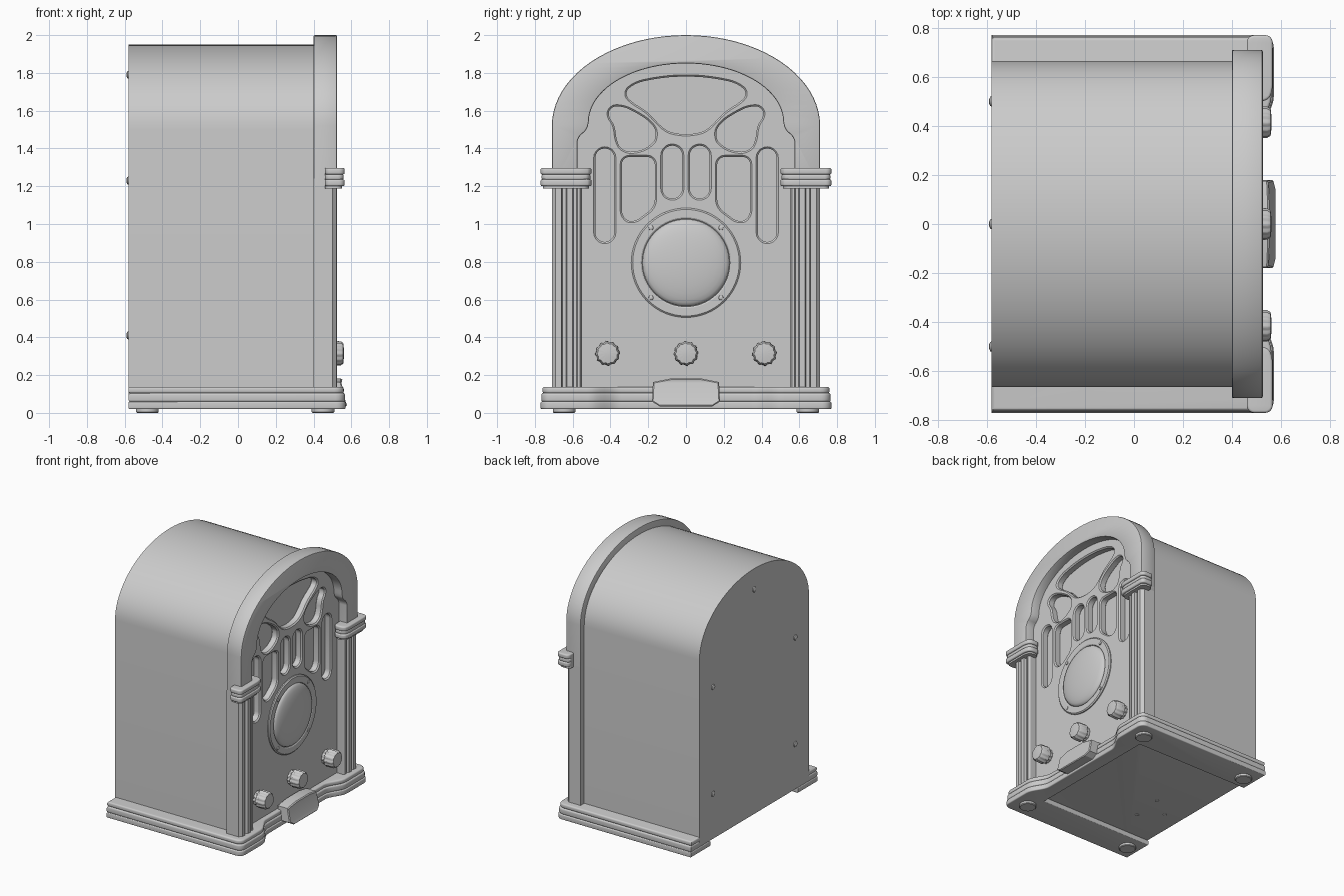
import bpy, bmesh, math
from mathutils import Matrix, Vector

if "Cube" in bpy.data.objects:
    bpy.data.objects.remove(bpy.data.objects["Cube"])

COL = bpy.context.scene.collection
# local x,y,z -> world y,z,x (outlines drawn as seen looking at the face)
FACE = Matrix(((0, 0, 1, 0), (1, 0, 0, 0), (0, 1, 0, 0), (0, 0, 0, 1)))


def finish(name, bm):
    bmesh.ops.remove_doubles(bm, verts=bm.verts, dist=1e-5)
    bmesh.ops.recalc_face_normals(bm, faces=bm.faces)
    me = bpy.data.meshes.new(name)
    bm.to_mesh(me)
    bm.free()
    me.shade_smooth()
    me.set_sharp_from_angle(angle=math.radians(32))
    ob = bpy.data.objects.new(name, me)
    COL.objects.link(ob)
    return ob


def slab(name, outlines, a, b, bevel=0.0, face=True, res=0):
    """Filled outlines (first outer, rest holes) from depth a to b, edges bevelled inward."""
    cu = bpy.data.curves.new(name, 'CURVE')
    cu.dimensions, cu.fill_mode = '2D', 'BOTH'
    cu.extrude = (b - a) / 2 - bevel
    cu.bevel_depth, cu.bevel_resolution, cu.offset = bevel, res, -bevel
    for pts in outlines:
        sp = cu.splines.new('POLY')
        sp.points.add(len(pts) - 1)
        for p, (u, v) in zip(sp.points, pts):
            p.co = (u, v, 0, 1)
        sp.use_cyclic_u = True
    tmp = bpy.data.objects.new(name + "_tmp", cu)
    COL.objects.link(tmp)
    dg = bpy.context.evaluated_depsgraph_get()
    me = bpy.data.meshes.new_from_object(tmp.evaluated_get(dg))
    bm = bmesh.new()
    bm.from_mesh(me)
    bpy.data.objects.remove(tmp)
    bpy.data.curves.remove(cu)
    bpy.data.meshes.remove(me)
    bm.transform((FACE if face else Matrix()) @ Matrix.Translation((0, 0, (a + b) / 2)))
    return finish(name, bm)


def lathe(name, profile, pos, face=True, seg=32, flute=1.0):
    """Spin (radius, depth) profile about x (face) or z; flute < 1 knurls the rim."""
    bm = bmesh.new()
    rings = []
    for r, d in profile:
        ring = []
        for i in range(seg):
            k = r * (flute if i % 4 > 1 else 1)
            t = 2 * math.pi * i / seg
            ring.append(bm.verts.new((k * math.cos(t), k * math.sin(t), d)))
        rings.append(ring)
    for p, q in zip(rings, rings[1:]):
        for i in range(seg):
            j = (i + 1) % seg
            bm.faces.new((p[i], p[j], q[j], q[i]))
    bm.faces.new(rings[0])
    bm.faces.new(rings[-1])
    bm.transform(Matrix.Translation(pos) @ (FACE if face else Matrix()))
    return finish(name, bm)


def rounded(pts, r, n=5):
    """Round every corner of a polygon."""
    out = []
    P = [Vector(p) for p in pts]
    for i, c in enumerate(P):
        e, f = P[i - 1] - c, P[(i + 1) % len(P)] - c
        a = c + e.normalized() * min(r, e.length * .495)
        b = c + f.normalized() * min(r, f.length * .495)
        h, k = a.lerp(c, .55), b.lerp(c, .55)
        for s in range(n + 1):
            t = s / n
            out.append(a * (1 - t)**3 + h * 3 * t * (1 - t)**2 + k * 3 * t * t * (1 - t) + b * t**3)
    return out


def rect(u0, u1, v0, v1, r):
    return rounded([(u0, v0), (u1, v0), (u1, v1), (u0, v1)], r)


def arch(w, spring, rise, n=40):
    """Half-ellipse from right to left."""
    return [(w * math.cos(math.pi * i / n), spring + rise * math.sin(math.pi * i / n)) for i in range(n + 1)]


def mirror(pts):
    return [(-u, v) for u, v in reversed([tuple(p) for p in pts])]


# cabinet body
slab("cabinet_body", [arch(.665, 1.5, .45) + [(-.665, .08), (.665, .08)]], -.58, .40)

# arched front frame with stepped inner edge
step = rounded([(-.575, 1.2), (-.575, 1.46), (-.525, 1.495), (-.515, 1.54)], .03)[6:18]
inner = [(-.575, 1.2)] + step + arch(.515, 1.54, .31)[::-1] + mirror(step) + [(.575, 1.2)]
slab("front_frame", [arch(.71, 1.52, .48) + [(-.71, 1.2)] + inner + [(.71, 1.2)]], .40, .525, .008, res=1)

# front panel with grille openings
lens_half = [(0, 1.787), (.2, 1.765), (.29, 1.735), (.325, 1.69), (.29, 1.645), (.2, 1.595), (.13, 1.51), (.06, 1.475)]
lens = rounded(lens_half + mirror(lens_half[1:]), .1)
wing = rounded([(.28, 1.6), (.345, 1.625), (.4, 1.62), (.415, 1.57), (.375, 1.525), (.37, 1.44), (.335, 1.385),
                (.26, 1.38), (.185, 1.415), (.155, 1.46), (.17, 1.53)], .1)
window = rounded([(.165, 1.355), (.34, 1.355), (.34, 1.035), (.28, 1.005), (.165, 1.09)], .04)
right = [wing, window, rect(.38, .48, .905, 1.4, .05), rect(.02, .125, 1.135, 1.415, .0525)]
holes = [lens] + right + [mirror(h) for h in right]
slab("grille_panel", [arch(.62, 1.5, .42) + [(-.62, .1), (.62, .1)]] + holes, .395, .455, .009)

# speaker ring, dome and screws
lathe("speaker_ring", [(.232, .0), (.232, .012), (.24, .017), (.282, .017), (.29, .01), (.29, 0)],
      (.453, 0, .795), seg=64)
dome = [(.23 * math.cos(t * math.pi / 16), .01 + .045 * math.sin(t * math.pi / 16)) for t in range(8)]
lathe("speaker_dome", [(.23, 0)] + dome + [(.004, .055)], (.453, 0, .795), seg=64)
for sy in (-1, 1):
    for sz in (-1, 1):
        lathe("speaker_screw", [(.013, 0), (.012, .006), (.004, .009)],
              (.469, .185 * sy, .795 + .185 * sz), seg=12)

# control knobs
for y in (-.415, 0, .415):
    lathe("control_knob", [(.054, 0), (.054, .02), (.066, .028), (.064, .088), (.055, .102), (.02, .106)],
          (.455, y, .315), seg=48, flute=.93)

# fluted columns and their banded capitals
flutes = [(.40, .71), (.50, .71), (.51, .70), (.522, .69), (.522, .66), (.503, .655), (.503, .635), (.525, .63),
          (.525, .60), (.503, .595), (.503, .58), (.518, .575), (.518, .56), (.503, .55), (.40, .55)]


def capital(i):
    return rounded([(.46, .50 + i), (.545 - i, .50 + i), (.565 - i, .54 + i), (.565 - i, .77 - i), (.46, .77 - i)], .03)


for s in (-1, 1):
    def side(pts):
        return [(x, y * s) for x, y in pts]
    slab("fluted_column", [side(flutes)], .12, 1.24, face=False)
    slab("capital_core", [side(capital(.014))], 1.187, 1.285, face=False)
    for z0, z1 in ((1.2, 1.237), (1.233, 1.264), (1.262, 1.297)):
        slab("capital_band", [side(capital(0 if z0 != 1.233 else .006))], z0, z1, .01, False, 3)


# stepped plinth: front edge sweeps back toward the middle, bottom tier open at rear
def plinth(i):
    sweep = [(.535 + .035 * math.cos(math.pi * t / 8) - i, .52 - .022 * t) for t in range(9)]
    corner = rounded([(-.58, .6), (-.58, .77 - i), (.57 - i, .77 - i), (.57 - i, .55)], .05)[12:18]
    half = [(-.58, .77 - i)] + [tuple(p) for p in corner] + sweep
    return half + [(x, -y) for x, y in reversed(half)]


slab("plinth_bottom", [plinth(0) + [(-.58, -.53), (.39, -.53), (.39, .53), (-.58, .53)]], .02, .06, .008, False, 3)
slab("plinth_middle", [plinth(.004)], .058, .105, .012, False, 3)
slab("plinth_top", [plinth(.01)], .103, .138, .012, False, 3)

# centre plaque, leaning back and slightly bowed
ph = [(.08, .182), (.175, .163), (.18, .06), (.14, .035)]
plaque = slab("centre_plaque", [ph[::-1] + mirror(ph)[::-1]], .48, .572, .006)
for v in plaque.data.vertices:
    v.co.x -= .22 * (v.co.z - .08) + .35 * (v.co.y ** 2 - .01)

# feet, back screws and underside screws
for x in (-.48, .45):
    for y in (-.645, .645):
        lathe("foot", [(.055, 0), (.06, .005), (.06, .025)], (x, y, 0), False)
for y, z in ((0, 1.79), (-.5, 1.23), (.5, 1.23), (-.5, .41), (.5, .41)):
    lathe("back_screw", [(.022, .002), (.019, -.006), (.008, -.011)], (-.58, y, z), seg=16)
for x, y in ((-.26, -.05), (-.28, -.3), (-.43, -.17)):
    lathe("underside_screw", [(.015, .002), (.012, -.005), (.004, -.007)], (x, y, .058), False, 12)
